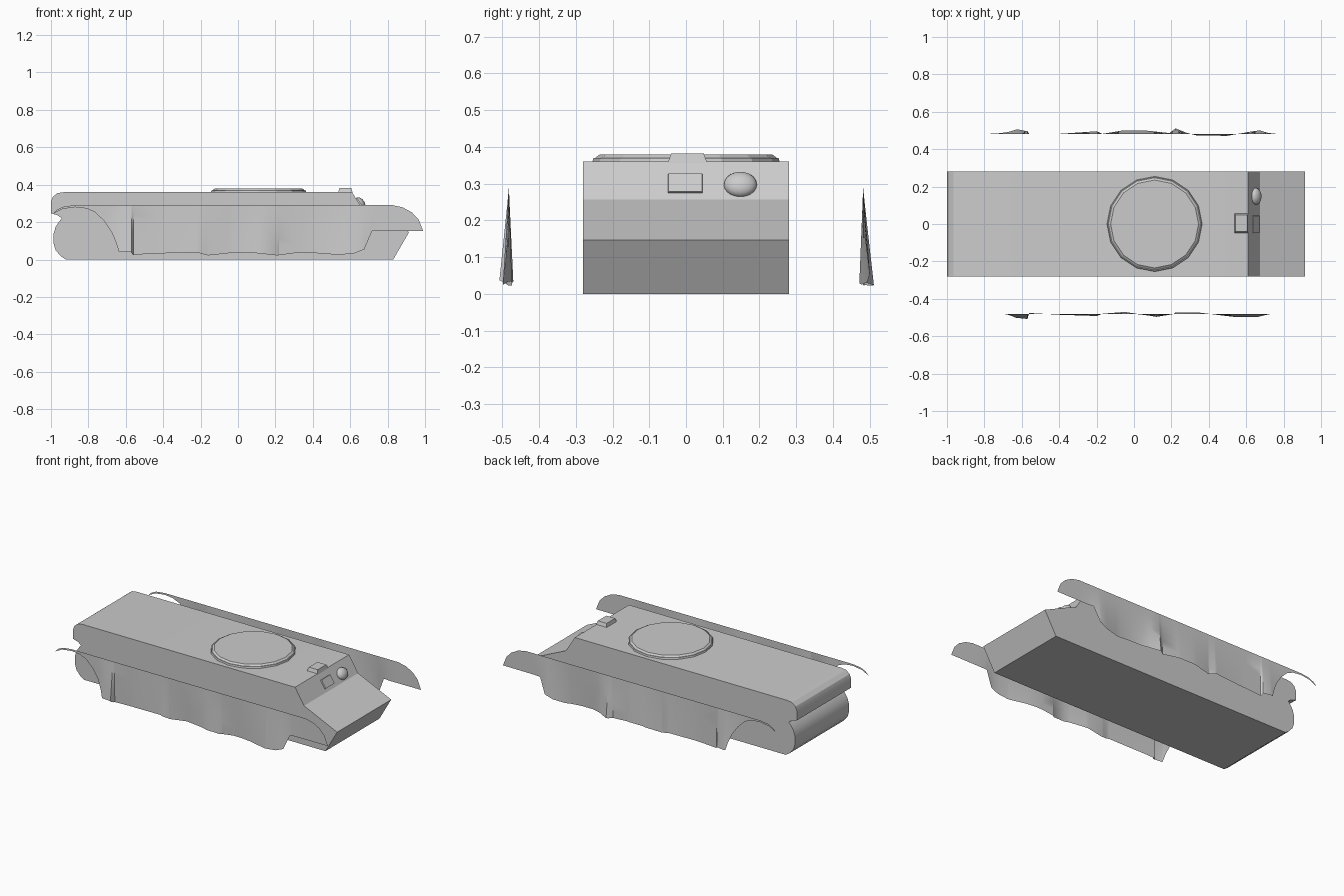
import bpy, bmesh, math
from mathutils import Matrix, Vector

if "Cube" in bpy.data.objects:
    bpy.data.objects.remove(bpy.data.objects["Cube"])


def finish(name, bm, angle=None):
    bmesh.ops.remove_doubles(bm, verts=bm.verts, dist=0.0002)
    me = bpy.data.meshes.new(name)
    bm.to_mesh(me)
    bm.free()
    ob = bpy.data.objects.new(name, me)
    bpy.context.collection.objects.link(ob)
    if angle:
        bpy.ops.object.select_all(action='DESELECT')
        ob.select_set(True)
        bpy.context.view_layer.objects.active = ob
        bpy.ops.object.shade_smooth_by_angle(angle=math.radians(angle))
    return ob


def lerp(pts, x):
    for (x0, v0), (x1, v1) in zip(pts, pts[1:]):
        if x <= x1:
            return v0 + (v1 - v0) * max(0, x - x0) / (x1 - x0)
    return pts[-1][1]


# Hull: side profile extruded across the width
profile = [(-.92, 0), (.83, 0), (.915, .147), (.675, .256), (.61, .36),
           (-.93, .36), (-.965, .355), (-.99, .335), (-1, .31), (-1, .247),
           (-.965, .237), (-.942, .22), (-.955, .205), (-.975, .175),
           (-.987, .135), (-.986, .085), (-.975, .05), (-.95, .02)]
bm = bmesh.new()
f = bm.faces.new([bm.verts.new((x, -.28, z)) for x, z in profile])
ext = bmesh.ops.extrude_face_region(bm, geom=[f])
bmesh.ops.translate(bm, vec=(0, .56, 0),
                    verts=[v for v in ext['geom'] if isinstance(v, bmesh.types.BMVert)])
bmesh.ops.recalc_face_normals(bm, faces=bm.faces)
finish("hull", bm, 28)

# Turret ring: low disc with a bevelled upper edge
bm = bmesh.new()
for r0, r1, z0, z1 in ((.255, .252, .358, .37), (.25, .235, .368, .379)):
    bmesh.ops.create_cone(bm, cap_ends=True, segments=16, radius1=r0, radius2=r1,
                          depth=z1 - z0, matrix=Matrix.Translation((.11, 0, (z0 + z1) / 2)))
finish("turret_ring", bm)


def tapered_block(name, size, taper, matrix):
    bm = bmesh.new()
    bmesh.ops.create_cube(bm, size=1)
    for v in bm.verts:
        k = taper if v.co.z > 0 else 1
        v.co = Vector((v.co.x * size[0] * k, v.co.y * size[1] * k, v.co.z * size[2]))
    bm.transform(matrix)
    return finish(name, bm)


# Periscope block on the roof
tapered_block("roof_periscope", (.078, .108, .026), .82,
              Matrix.Translation((.574, .004, .369)))

# Vision hatch and gun ball on the sloped front plate
tilt = math.atan2(.104, .065)
slope = Matrix.Rotation(tilt, 4, 'Y')
tapered_block("vision_hatch", (.062, .098, .016), .93,
              Matrix.Translation((.648, -.002, .299)) @ slope)
bm = bmesh.new()
bmesh.ops.create_uvsphere(bm, u_segments=20, v_segments=12, radius=1,
                          matrix=Matrix.Translation((.651, .148, .297)) @ slope
                          @ Matrix.Diagonal((.038, .045, .027, 1)))
finish("gun_ball", bm, 40)

# Side skirts: thin sheets, dented increasingly towards the lower edge
top = [(-.985, .248), (-.965, .268), (-.93, .284), (-.87, .291), (.825, .291),
       (.88, .279), (.93, .252), (.965, .215), (.99, .153)]
bottom = [(-.985, .246), (-.94, .27), (-.87, .28), (-.81, .273), (-.765, .254),
          (-.715, .205), (-.675, .145), (-.65, .085), (-.637, .04), (-.572, .04),
          (-.562, .025), (-.45, .032), (-.22, .038), (-.16, .022), (-.03, .036),
          (.08, .036), (.21, .022), (.3, .034), (.42, .034), (.54, .025),
          (.62, .033), (.675, .055), (.717, .152), (.99, .153)]
dents = {
    "left_skirt": (1, [(-.8, 0), (-.62, .024), (-.57, .014), (-.56, 0), (-.4, 0),
                       (-.2, .014), (-.17, 0), (-.06, .018), (.06, .018), (.19, .004),
                       (.222, .028), (.28, .006), (.34, -.01), (.5, -.01), (.67, .02),
                       (.76, 0)]),
    "right_skirt": (-1, [(-.69, 0), (-.63, .02), (-.57, .026), (-.56, -.006), (-.4, .003),
                         (-.2, .01), (-.17, -.002), (-.05, -.012), (.12, .014),
                         (.21, 0), (.22, -.008), (.35, -.008), (.55, .016), (.66, .016),
                         (.73, 0)]),
}
for name, (side, dent) in dents.items():
    xs = sorted({p[0] for p in top + bottom + dent})
    rows = 6
    bm = bmesh.new()
    cols = []
    for x in xs:
        zt, zb = lerp(top, x), lerp(bottom, x)
        col = []
        for i in range(rows + 1):
            z = zt + (zb - zt) * i / rows
            y = side * (.482 + lerp(dent, x) * max(0, (.285 - z) / .25))
            col.append(bm.verts.new((x, y, z)))
        cols.append(col)
    for a, b in zip(cols, cols[1:]):
        for i in range(rows):
            quad = [a[i], a[i + 1], b[i + 1], b[i]]
            bm.faces.new(quad if side < 0 else quad[::-1])
    finish(name, bm, 30)
